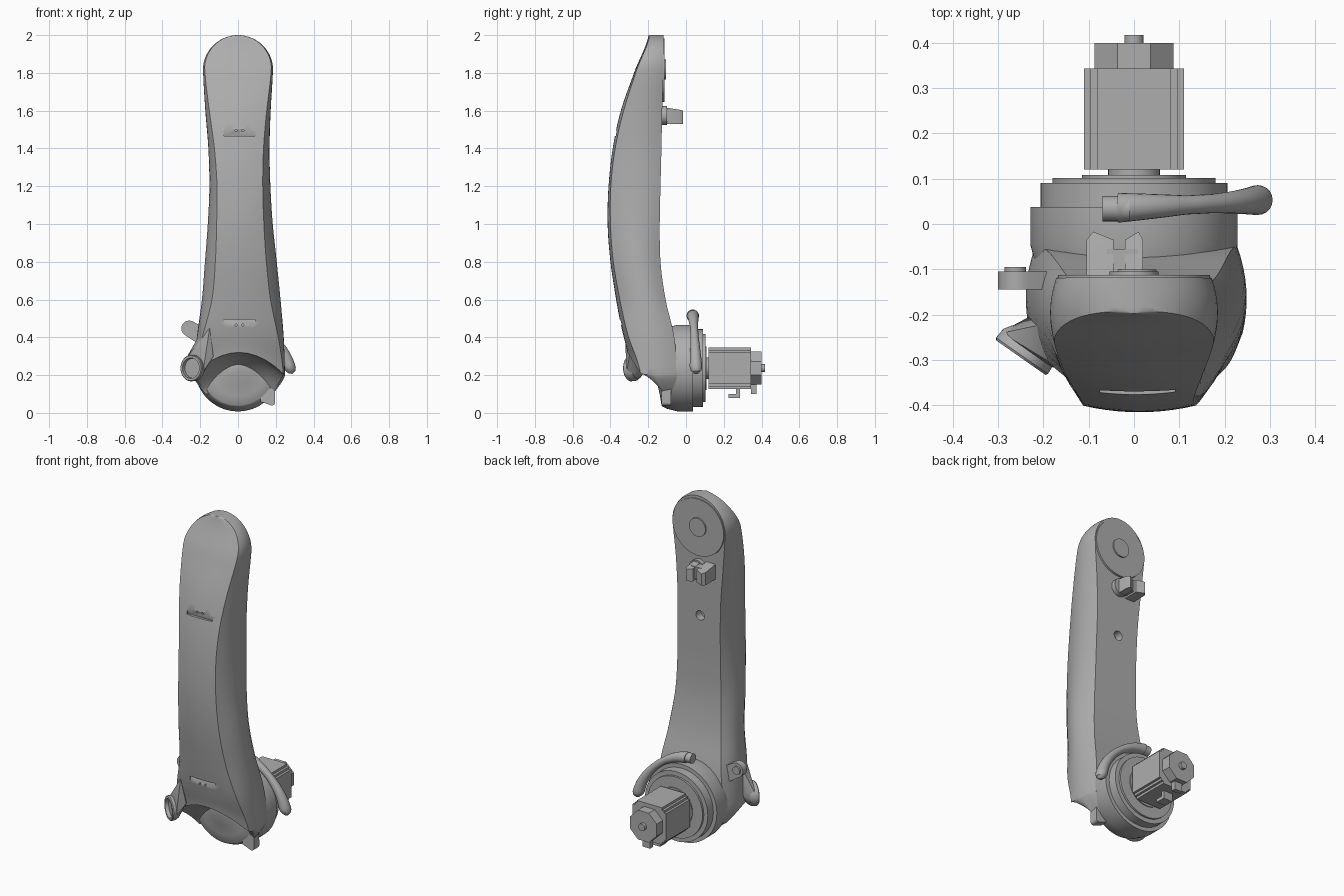
import bpy, bmesh
from math import sin, cos, pi, sqrt, radians
from mathutils import Vector, Matrix

cube = bpy.data.objects.get("Cube")
if cube:
    bpy.data.objects.remove(cube)

grey = bpy.data.materials.new("plain grey")
grey.use_nodes = True
grey.diffuse_color = (0.42, 0.42, 0.42, 1)
grey.node_tree.nodes["Principled BSDF"].inputs["Base Color"].default_value = (0.42, 0.42, 0.42, 1)


def shade(ob, angle=32):
    for p in ob.data.polygons:
        p.use_smooth = True
    ob.data.set_sharp_from_angle(angle=radians(angle))


def finish(name, bm):
    bmesh.ops.recalc_face_normals(bm, faces=bm.faces)
    me = bpy.data.meshes.new(name)
    bm.to_mesh(me)
    bm.free()
    me.materials.append(grey)
    ob = bpy.data.objects.new(name, me)
    bpy.context.collection.objects.link(ob)
    shade(ob)
    return ob


def loft(name, rings, grid_caps=False):
    """Skin closed rings; caps are n-gons or quads across a mirrored ring."""
    bm = bmesh.new()
    rows = [[bm.verts.new(p) for p in r] for r in rings]
    n = len(rows[0])
    for a, b in zip(rows, rows[1:]):
        for i in range(n):
            bm.faces.new((a[i], a[(i + 1) % n], b[(i + 1) % n], b[i]))
    for r in (rows[0], rows[-1]):
        if grid_caps:
            for i in range(n // 2):
                quad = (r[i], r[i + 1], r[(n - i - 1) % n], r[(n - i) % n])
                bm.faces.new(list(dict.fromkeys(quad)))
        else:
            bm.faces.new(r)
    return finish(name, bm)


def lathe(name, profile, centre, turn=None, sides=48):
    """Revolve (depth, radius) pairs around the y direction."""
    turn = turn or Matrix.Identity(3)
    rings = [[Vector(centre) + turn @ Vector((r * cos(2 * pi * i / sides), y, r * sin(2 * pi * i / sides)))
              for i in range(sides)] for y, r in profile]
    return loft(name, rings)


def prism(name, outline, y0, y1):
    return loft(name, [[(x, y, z) for x, z in outline] for y in (y0, y1)])


def box(name, lo, hi):
    return prism(name, [(lo[0], lo[2]), (hi[0], lo[2]), (hi[0], hi[2]), (lo[0], hi[2])], lo[1], hi[1])


def hull(name, points):
    bm = bmesh.new()
    for p in points:
        bm.verts.new(p)
    out = bmesh.ops.convex_hull(bm, input=bm.verts)
    junk = [v for v in out["geom_interior"] if isinstance(v, bmesh.types.BMVert)]
    bmesh.ops.delete(bm, geom=junk, context="VERTS")
    return finish(name, bm)


def circle(x, z, r, y, n=20):
    return [(x + r * cos(2 * pi * i / n), y, z + r * sin(2 * pi * i / n)) for i in range(n)]


# Arm shell: height, front middle, front edge, back, half widths of front/middle/back, shift
STATIONS = [
    (0.20, -.310, -.240, -.047, .235, .243, .222, .005),
    (0.40, -.335, -.305, -.062, .200, .230, .2, .012),
    (0.60, -.370, -.350, -.108, .155, .208, .17, .017),
    (0.80, -.400, -.385, -.135, .135, .190, .15, .015),
    (1.00, -.415, -.400, -.139, .125, .172, .142, .012),
    (1.20, -.410, -.398, -.135, .121, .161, .14, .01),
    (1.40, -.388, -.375, -.13, .130, .162, .142, .005),
    (1.60, -.345, -.330, -.126, .152, .173, .155, 0),
    (1.815, -.270, -.262, -.12, .176, .185, .172, 0),
    (2.00, -.198, -.192, -.118, .178, .185, .172, 0),
]


def station(z):
    k = max(i for i in range(len(STATIONS) - 1) if STATIONS[i][0] <= z + 1e-6)
    p = [STATIONS[min(max(k + d, 0), len(STATIONS) - 1)] for d in (-1, 0, 1, 2)]
    t = (z - p[1][0]) / (p[2][0] - p[1][0])
    return [b + .5 * t * (c - a + t * (2 * a - 5 * b + 4 * c - d + t * (3 * (b - c) + d - a)))
            for a, b, c, d in zip(*p)][1:]


def arm_ring(z, under=0):
    """One section; under runs 0 to 1 as the arched underside recedes to the drum."""
    yf, ye, yb, wf, wm, wb, cx = station(z)
    s = max(.06, sqrt(max(0, 1 - ((z - 1.815) / .185) ** 2))) if z > 1.815 else 1
    wc = 2 * wm - (wf + wb) / 2
    half = [(wf * t, yf + (ye - yf) * t * t) for t in (0, .2, .4, .6, .8)]
    for i in range(9):
        t = i / 8
        half.append(((1 - t) ** 2 * wf + 2 * t * (1 - t) * wc + t * t * wb, ye + (yb - ye) * t))
    half += [(wb / 2, yb), (0, yb)]
    arch = .12 * max(0, (.5 - z) / .3) ** 1.5

    def place(x, y):
        front = min(1, max(0, (-.1 - y) / .1))
        h = z + arch * front * (1 - (x / wm) ** 2) - .1 * under ** 1.5
        return (cx + x * s * (1 - .27 * under ** 2), y + (max(y, -.12) - y) * under, h)
    return [place(x, y) for x, y in half] + [place(-x, y) for x, y in half[-2:0:-1]]


rings = [arm_ring(.2, u) for u in (1, .85, .7, .5, .3, .12)]
rings += [arm_ring(.2 + 1.615 * i / 40) for i in range(41)]
rings += [arm_ring(1.815 + .185 * sin(pi / 2 * i / 14)) for i in range(1, 15)]
arm = loft("arm_shell", rings, True)

# Sloped slots and screw holes in the front, one hole in the back
cutters = []
for z, side in ((1.465, 1), (.495, -1)):
    y, y_end = station(z)[0], station(z + side * .035)[0]
    wedge = [(y - .03, z), (y + .016, z), (y_end - .03, z + side * .035), (y_end + .001, z + side * .035)]
    cutters.append(hull("slot_cutter", [(x, *p) for x in (-.075, .09) for p in wedge]))
    for x in (-.01, .025):
        cutters.append(lathe("screw_cutter", [(-.03, .006), (.02, .006)], (x, y, z + side * .03), sides=12))
cutters.append(lathe("back_hole_cutter", [(-.05, .028), (.05, .028)], (0, -.13, 1.285), sides=24))
bpy.context.view_layer.objects.active = arm
for c in cutters:
    c.hide_render = True
    mod = arm.modifiers.new("cut", "BOOLEAN")
    mod.operation, mod.solver, mod.object = "DIFFERENCE", "EXACT", c
    bpy.ops.object.modifier_apply(modifier=mod.name)
    bpy.data.objects.remove(c)
shade(arm)

# Shoulder joint: stepped drum with a shallow rimmed front
HUB = (0, 0, .237)
lathe("shoulder_drum", [(-.17, .02), (-.15, .09), (-.137, .15), (-.13, .197), (-.125, .203), (-.1, .215),
                        (-.045, .229), (.038, .229), (.038, .206), (.09, .206), (.09, .18),
                        (.102, .18), (.102, .115), (.108, .115)], HUB, sides=72)
lathe("motor_neck", [(.1, .057), (.125, .057)], HUB)

# Motor with notched corners, octagonal end cap, shaft and plugs
cz = HUB[2]
a, b = .11, .082
corner = [(a, -b), (a, b), (.096, b), (.096, .096), (b, .096), (b, a)]
notched = []
for q in range(4):
    c, s = round(cos(q * pi / 2)), round(sin(q * pi / 2))
    notched += [(x * c - z * s, cz + x * s + z * c) for x, z in corner]
prism("motor_body", notched, .12, .343)
r = .087 / cos(pi / 8)
prism("motor_end_cap", [(r * cos(pi * (i + .5) / 4), cz + r * sin(pi * (i + .5) / 4)) for i in range(8)], .34, .4)
lathe("motor_shaft", [(.39, .021), (.417, .021)], HUB, sides=24)
box("power_plug", (-.03, .265, .09), (.03, .285, .135))
box("power_plug_foot", (-.03, .225, .08), (.03, .285, .1))
box("signal_plug", (-.025, .345, .1), (.025, .372, .16))

# Clamp lever hugging the drum, thin in the middle, round at the end
lever = []
for i in range(33):
    t = i / 32
    ang = radians(97 - 103 * t)
    rad = .021 + .012 * max(0, 1 - t * 3) + .015 * max(0, (t - .5) / .5) ** 1.2
    if t > .92:
        rad *= max(.3, sqrt(1 - ((t - .92) / .08) ** 2))
    reach = .28 - .035 * sin(pi * t)
    ring = []
    for j in range(20):
        u = 2 * pi * j / 20
        d = reach + rad * cos(u)
        ring.append((d * cos(ang), .036 + .018 * t + rad * sin(u), cz + d * sin(ang)))
    lever.append(ring)
loft("clamp_lever", lever)
lathe("clamp_boss", [(0, .028), (.06, .028)], (-.01, .034, .517), Matrix.Rotation(pi / 2, 3, "Z"), 28)

# Cable eyelet flaring from the lower right of the shell
turn = Matrix.Rotation(radians(-35), 3, "Z")
eye = Vector((-.25, -.295, .237))
lathe("cable_eyelet", [(.048, .056), (.03, .068), (.005, .07), (0, .066), (0, .054), (.02, .052)], eye, turn)
rim = [eye + turn @ Vector(p) for p in circle(0, 0, .067, .022) + circle(0, 0, .056, .046)]
hull("eyelet_flare", rim + [(-.15, -.325, .45), (-.195, -.22, .43), (-.13, -.3, .3), (-.185, -.18, .27)])

# Side cable clip and lower hook
hull("side_clip", [p for y in (-.145, -.105) for p in
                   circle(-.258, .447, .042, y) + [(-.16, y, .44), (-.17, y, .34)]])
lathe("side_clip_collar", [(-.11, .024), (-.095, .024)], (-.262, 0, .447), sides=24)
hull("lower_hook", [p for y in (-.13, -.08) for p in
                    circle(.18, .055, .016, y) + [(.12, y, .06), (.195, y, .13), (.12, y, .13)]])

# Back of the head: flat pad, round cover and forked cable holder
lathe("head_pad", [(-.14, .17), (-.113, .168)], (0, 0, 1.815), sides=64)
lathe("head_cover", [(-.125, .054), (-.105, .054)], (0, 0, 1.818))
lathe("fork_base", [(-.14, .05), (-.1, .05)], (0, 0, 1.575), sides=32)
box("fork_bridge", (-.06, -.12, 1.54), (.01, -.055, 1.61))
for name, x0, x1, tip in (("fork_wide_prong", -.105, -.045, -.09), ("fork_slim_prong", -.02, .02, .01)):
    hull(name, [(x, -.13, z) for x in (x0, x1) for z in (1.53, 1.62)]
         + [(x, -.035, z) for x in (x0, x1) for z in (1.53, 1.605)]
         + [(tip, -.017, z) for z in (1.53, 1.6)])
